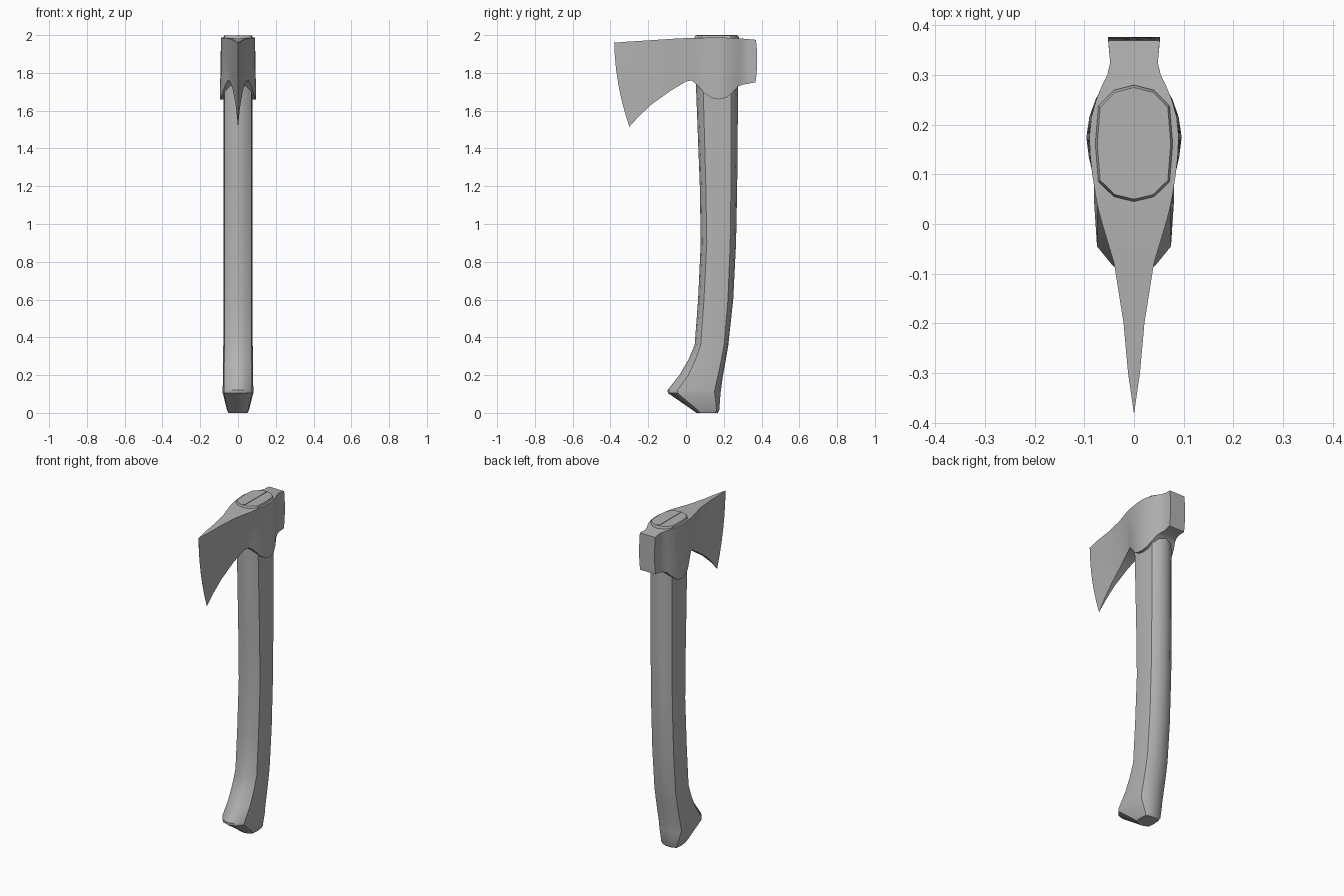
import bpy, bmesh, math

steel = bpy.data.materials.new("plain_grey")
steel.diffuse_color = (0.45, 0.45, 0.45, 1)


def loft(name, rings, angle=30):
    """Skin a list of closed rings and cap both ends."""
    bm = bmesh.new()
    loops = [[bm.verts.new(p) for p in ring] for ring in rings]
    n = len(loops[0])
    for a, b in zip(loops, loops[1:]):
        for i in range(n):
            j = (i + 1) % n
            bm.faces.new((a[i], a[j], b[j], b[i]))
    bm.faces.new(loops[0][::-1])
    bm.faces.new(loops[-1])
    bmesh.ops.remove_doubles(bm, verts=bm.verts, dist=0.0004)
    bmesh.ops.recalc_face_normals(bm, faces=bm.faces)
    me = bpy.data.meshes.new(name)
    bm.to_mesh(me)
    bm.free()
    me.materials.append(steel)
    ob = bpy.data.objects.new(name, me)
    bpy.context.collection.objects.link(ob)
    bpy.ops.object.select_all(action='DESELECT')
    ob.select_set(True)
    bpy.context.view_layer.objects.active = ob
    bpy.ops.object.shade_smooth_by_angle(angle=math.radians(angle))
    return ob


def handle_ring(z, f, fe, be, b, w):
    """Flat-sided section: front, front edge, back edge, back, half width."""
    half = [(0, f), (0.52 * w, f + 0.25 * (fe - f)), (0.92 * w, fe),
            (w, (fe + be) / 2), (0.92 * w, be), (0.52 * w, b - 0.25 * (b - be)), (0, b)]
    pts = half + [(-x, y) for x, y in half[-2:0:-1]]
    return [(x, y, z) for x, y in pts]


# Handle: z, front, front edge, back edge, back, half width
stations = [
    (0.0, 0.055, 0.075, 0.155, 0.168, 0.050),
    (0.015, 0.035, 0.062, 0.162, 0.176, 0.058),
    (0.105, -0.096, -0.045, 0.152, 0.183, 0.081),
    (0.12, -0.098, -0.045, 0.152, 0.185, 0.081),
    (0.20, -0.035, 0.012, 0.170, 0.196, 0.080),
    (0.28, 0.012, 0.050, 0.187, 0.211, 0.079),
    (0.36, 0.046, 0.078, 0.202, 0.224, 0.078),
    (0.60, 0.064, 0.095, 0.222, 0.250, 0.078),
    (0.90, 0.078, 0.110, 0.234, 0.265, 0.078),
    (1.20, 0.073, 0.105, 0.238, 0.271, 0.078),
    (1.75, 0.052, 0.090, 0.238, 0.276, 0.078),
    (1.988, 0.045, 0.085, 0.238, 0.280, 0.078),
    (1.997, 0.050, 0.088, 0.235, 0.275, 0.074),
]
loft("handle", [handle_ring(*s) for s in stations])

# Head: top y, top z, bottom y, bottom z, top half width, bottom half width
columns = [
    (-0.380, 1.960, -0.300, 1.515, 0.000, 0.000),
    (-0.300, 1.966, -0.245, 1.575, 0.012, 0.006),
    (-0.200, 1.972, -0.180, 1.635, 0.021, 0.013),
    (-0.080, 1.980, -0.080, 1.706, 0.040, 0.026),
    (0.000, 1.984, 0.000, 1.754, 0.064, 0.042),
    (0.030, 1.985, 0.030, 1.760, 0.072, 0.054),
    (0.060, 1.986, 0.060, 1.735, 0.078, 0.068),
    (0.100, 1.986, 0.100, 1.690, 0.084, 0.083),
    (0.135, 1.987, 0.135, 1.667, 0.088, 0.091),
    (0.175, 1.987, 0.175, 1.660, 0.090, 0.096),
    (0.215, 1.986, 0.215, 1.669, 0.086, 0.090),
    (0.250, 1.985, 0.250, 1.700, 0.076, 0.078),
    (0.280, 1.983, 0.275, 1.728, 0.064, 0.064),
    (0.300, 1.981, 0.300, 1.738, 0.054, 0.054),
    (0.325, 1.979, 0.325, 1.742, 0.048, 0.048),
    (0.370, 1.975, 0.368, 1.750, 0.052, 0.052),
]
ROWS = 6


def head_ring(ty, tz, by, bz, tw, bw):
    bow = -0.018 if ty < -0.37 else 0.008 if ty > 0.36 else 0  # curved edge and poll
    side = []
    for r in range(ROWS + 1):
        t = r / ROWS
        y = ty + (by - ty) * t + bow * 4 * t * (1 - t)
        side.append((tw + (bw - tw) * t, y, tz + (bz - tz) * t))
    return side + [(-x, y, z) for x, y, z in reversed(side)]


def build_head():
    rings = [head_ring(*c) for c in columns]
    # Keep the sharp edge a hair wide so that its ring stays closed
    rings[0] = [((0.0004 if i <= ROWS else -0.0004), y, z) for i, (x, y, z) in enumerate(rings[0])]
    loft("axe_head", rings, 35)


build_head()

# Thin wedge driven into the top of the handle
wedge = [(-0.008, 0.055), (0.006, 0.055), (0.008, 0.270), (-0.008, 0.266)]
loft("wedge", [[(x, y, z) for x, y in wedge] for z in (1.99, 2.0)])
